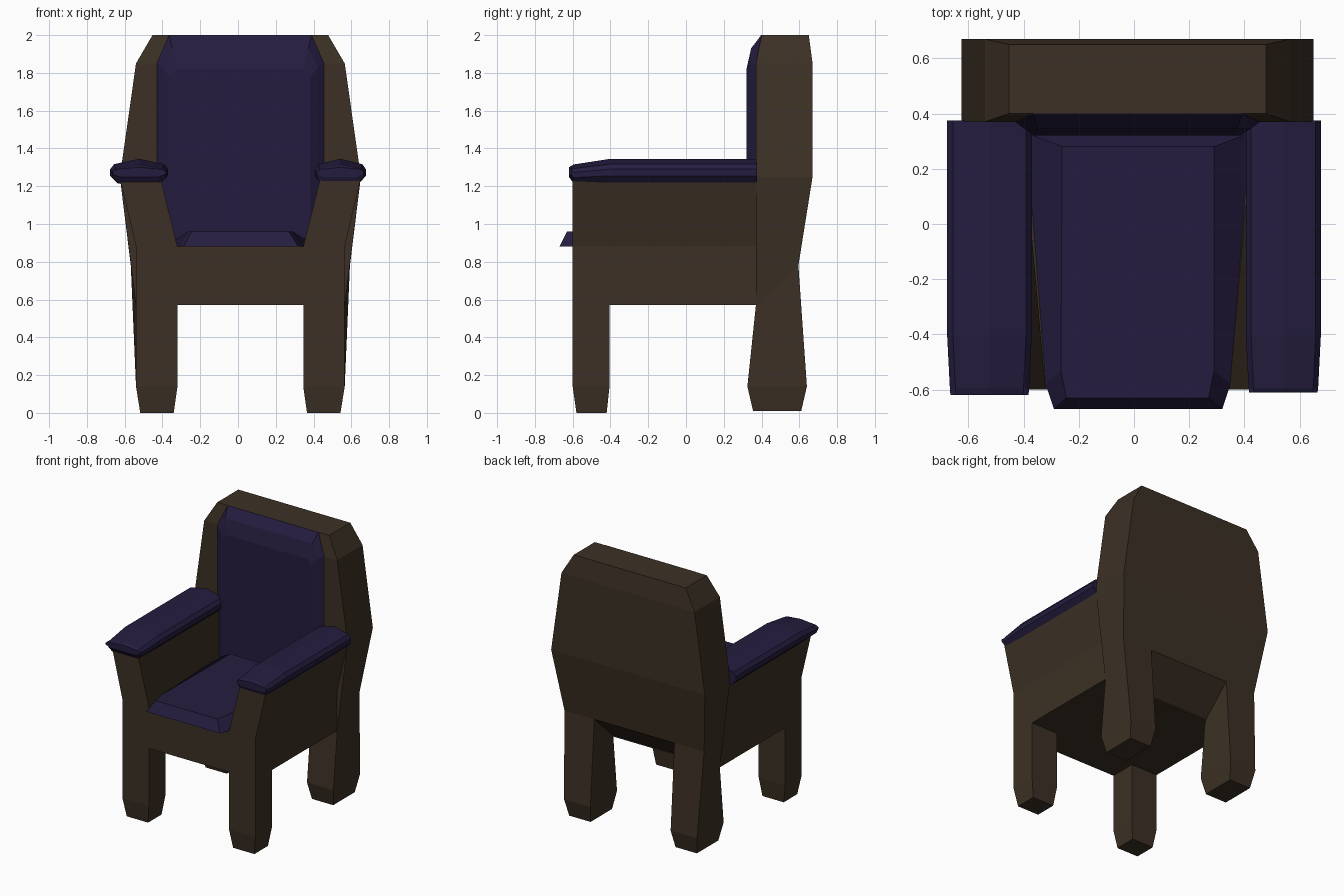
import bpy, bmesh

if "Cube" in bpy.data.objects:
    bpy.data.objects.remove(bpy.data.objects["Cube"])

CX = 0.0125  # symmetry line of the wooden frame


def material(name, rgb):
    m = bpy.data.materials.new(name)
    m.diffuse_color = (*rgb, 1)
    m.use_nodes = True
    m.node_tree.nodes["Principled BSDF"].inputs["Base Color"].default_value = m.diffuse_color
    return m


wood = material("dark wood", (0.045, 0.030, 0.018))
cloth = material("purple cloth", (0.018, 0.012, 0.050))


def loft(name, rings, mat):
    """Skin a closed solid through rings of 3D points."""
    bm = bmesh.new()
    vs = [[bm.verts.new(p) for p in ring] for ring in rings]
    n = len(vs[0])
    for a, b in zip(vs, vs[1:]):
        for i in range(n):
            j = (i + 1) % n
            bm.faces.new((a[i], a[j], b[j], b[i]))
    bm.faces.new(vs[0][::-1])
    bm.faces.new(vs[-1])
    bmesh.ops.recalc_face_normals(bm, faces=bm.faces)
    me = bpy.data.meshes.new(name)
    bm.to_mesh(me)
    bm.free()
    me.materials.append(mat)
    ob = bpy.data.objects.new(name, me)
    bpy.context.collection.objects.link(ob)
    return ob


def slab(x0, x1, y0, y1, z0, z1=None, xb0=None, xb1=None):
    """Four-point ring: front edge at y0, z0 and rear edge at y1, z1."""
    z1 = z0 if z1 is None else z1
    xb0 = x0 if xb0 is None else xb0
    xb1 = x1 if xb1 is None else xb1
    return [(x0, y0, z0), (x1, y0, z0), (xb1, y1, z1), (xb0, y1, z1)]


# seat frame with flared arm panels, one U-shaped section run front to back
def frame_section(y, inner):
    half = [(0.5525, 0.57), (0.5525, 0.88), (0.635, 1.23), (0.42, 1.23), (inner, 0.88)]
    pts = [(CX + x, y, z) for x, z in half]
    return pts + [(CX - x, y, z) for x, z in reversed(half)]


loft("seat_frame", [frame_section(-0.60, 0.333), frame_section(0.38, 0.42)], wood)

# backrest shell, slanted underneath
def back_ring(w, y0, y1, z0, z1=None, wb=None):
    wb = w if wb is None else wb
    return slab(CX - w, CX + w, y0, y1, z0, z1, CX - wb, CX + wb)


loft("backrest", [
    back_ring(0.5525, 0.37, 0.595, 0.57, 0.78, 0.58),
    back_ring(0.638, 0.37, 0.67, 1.25),
    back_ring(0.5525, 0.37, 0.67, 1.85),
    back_ring(0.465, 0.40, 0.65, 2.0)], wood)

# legs, left and right
for side, s in (("left", -1), ("right", 1)):
    def leg_ring(a, b, y0, y1, z0, z1=None, bb=None):
        bb = b if bb is None else bb
        return slab(CX + s * a, CX + s * b, y0, y1, z0, z1, CX + s * a, CX + s * bb)

    loft("front_leg_" + side, [
        leg_ring(0.353, 0.53, -0.58, -0.42, 0.0),
        leg_ring(0.333, 0.5525, -0.60, -0.405, 0.14),
        leg_ring(0.333, 0.5525, -0.60, -0.405, 0.57)], wood)
    loft("rear_leg_" + side, [
        leg_ring(0.353, 0.53, 0.355, 0.61, 0.01),
        leg_ring(0.333, 0.5525, 0.325, 0.64, 0.14),
        leg_ring(0.333, 0.5525, 0.37, 0.595, 0.57, 0.78, 0.58)], wood)

# seat cushion
loft("seat_cushion", [
    [(-0.29, -0.67, 0.88), (0.32, -0.67, 0.88), (0.35, -0.58, 0.88),
     (0.42, 0.33, 0.88), (-0.39, 0.33, 0.88), (-0.32, -0.58, 0.88)],
    [(-0.245, -0.63, 0.96), (0.27, -0.63, 0.96), (0.29, -0.53, 0.96),
     (0.29, 0.28, 0.96), (-0.26, 0.28, 0.96), (-0.265, -0.53, 0.96)]], cloth)


# back cushion, bevelled towards the front
def cushion_ring(w, wt, y, yt, zs, zt):
    pts = [(w, y, 0.88), (w, y, zs), (wt, yt, zt)]
    return ([(CX + x, a, z) for x, a, z in pts]
            + [(CX - x, a, z) for x, a, z in reversed(pts)])


loft("back_cushion", [
    cushion_ring(0.372, 0.34, 0.32, 0.32, 1.78, 1.82),
    cushion_ring(0.41, 0.36, 0.345, 0.345, 1.83, 1.93),
    cushion_ring(0.4425, 0.377, 0.37, 0.398, 1.85, 2.0),
    cushion_ring(0.4425, 0.377, 0.42, 0.42, 1.85, 1.998)], cloth)

# padded armrests: nine-sided section, pinched at the front
SECTION = [(0.13, 1.215), (0.0, 1.255), (0.0, 1.29), (0.07, 1.317), (0.5, 1.345),
           (0.93, 1.317), (1.0, 1.29), (1.0, 1.255), (0.87, 1.215)]


def arm_ring(x0, x1, y, narrow, zlow, zhigh):
    x0, x1 = x0 + narrow, x1 - narrow
    return [(x0 + u * (x1 - x0), y, zlow + (z - 1.215) / 0.13 * (zhigh - zlow))
            for u, z in SECTION]


for side, x0, x1, y0 in (("left", -0.677, -0.37, -0.62), ("right", 0.405, 0.677, -0.61)):
    loft("armrest_" + side, [
        arm_ring(x0, x1, y0, 0.012, 1.25, 1.30),
        arm_ring(x0, x1, -0.595, 0.01, 1.215, 1.315),
        arm_ring(x0, x1, -0.40, 0.0, 1.215, 1.345),
        arm_ring(x0, x1, 0.375, 0.0, 1.215, 1.345)], cloth)
